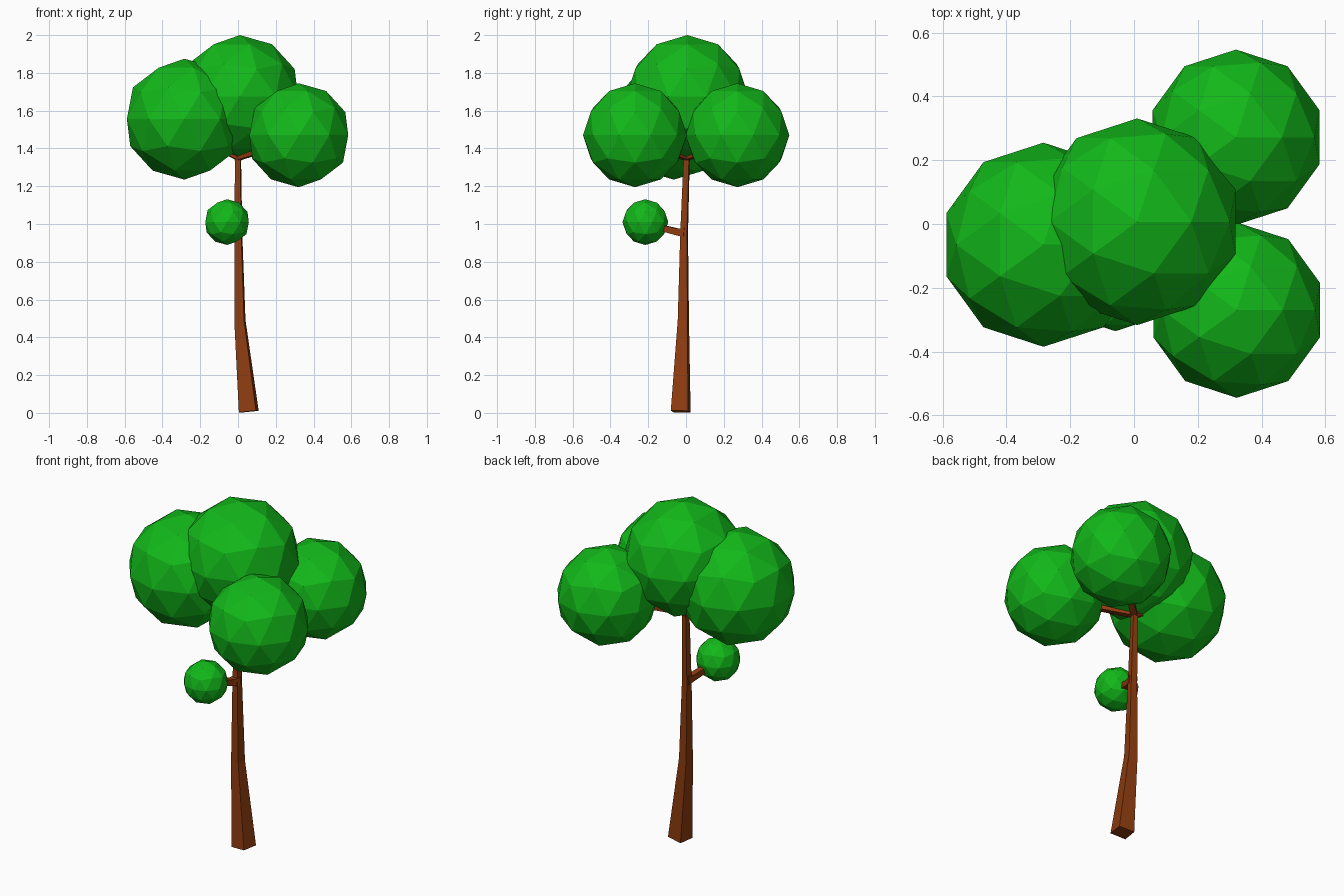
import bpy, bmesh, math
from mathutils import Vector, Matrix

if "Cube" in bpy.data.objects:
    bpy.data.objects.remove(bpy.data.objects["Cube"])


def material(name, rgb):
    m = bpy.data.materials.new(name)
    m.diffuse_color = (*rgb, 1)
    m.use_nodes = True
    m.node_tree.nodes["Principled BSDF"].inputs["Base Color"].default_value = m.diffuse_color
    return m


LEAF = material("leaf_green", (0.006, 0.48, 0.01))
BARK = material("bark_brown", (0.27, 0.045, 0.005))


def finish(bm, name, mat):
    bmesh.ops.recalc_face_normals(bm, faces=bm.faces)
    me = bpy.data.meshes.new(name)
    bm.to_mesh(me)
    bm.free()
    me.materials.append(mat)
    ob = bpy.data.objects.new(name, me)
    bpy.context.collection.objects.link(ob)
    return ob


def foliage(name, centre, r):
    bm = bmesh.new()
    bmesh.ops.create_icosphere(bm, subdivisions=2, radius=r,
                               matrix=Matrix.Translation(centre))
    finish(bm, name, LEAF)


def limb(name, path, widths, side, twist=0):
    """Square tapered tube along path; widths are full side lengths."""
    bm = bmesh.new()
    pts = [Vector(p) for p in path]
    rings = []
    for i, (p, w) in enumerate(zip(pts, widths)):
        d = (pts[min(i + 1, len(pts) - 1)] - pts[max(i - 1, 0)]).normalized()
        u = Vector(side)
        u = (u - d * u.dot(d)).normalized()
        u = Matrix.Rotation(math.radians(twist), 3, d) @ u
        v = d.cross(u)
        rings.append([bm.verts.new(p + (u * a + v * b) * w / 2)
                      for a, b in ((-1, -1), (1, -1), (1, 1), (-1, 1))])
    for a, b in zip(rings, rings[1:]):
        for k in range(4):
            n = (k + 1) % 4
            bm.faces.new((a[k], a[n], b[n], b[k]))
    bm.faces.new(rings[0][::-1])
    bm.faces.new(rings[-1])
    finish(bm, name, BARK)


# Trunk, bent near the quarter height and slightly flared at the fork
limb("trunk",
     [(0.057, -0.028, 0.007), (0.010, -0.014, 0.49), (0.002, -0.010, 0.95),
      (0, 0.003, 1.33), (0, 0.003, 1.38)],
     [0.092, 0.052, 0.036, 0.029, 0.038], (1, 0, 0), twist=-9)

# Leaf clumps
CLUMPS = {
    "top": ((0.01, 0.007, 1.676), 0.324),
    "left": ((-0.284, -0.065, 1.555), 0.32),
    "right_back": ((0.32, 0.272, 1.47), 0.275),
    "right_front": ((0.322, -0.27, 1.47), 0.275),
    "small": ((-0.058, -0.215, 1.01), 0.121),
}
for key, (centre, r) in CLUMPS.items():
    foliage(key + "_foliage", centre, r)

# Branches from the fork into the crown
for key, end in (("top", (0.01, 0.005, 1.6)),
                 ("left", (-0.22, -0.05, 1.46)),
                 ("right_back", (0.26, 0.22, 1.43)),
                 ("right_front", (0.26, -0.22, 1.43))):
    side = (1, 0, 0) if key == "top" else (0, 0, 1)
    limb(key + "_branch", [(0, 0.003, 1.355), end], [0.036, 0.026], side)

# Side branch with its knuckle
limb("small_branch",
     [(0.002, -0.005, 0.955), (-0.010, -0.045, 0.958), (-0.05, -0.19, 0.995)],
     [0.048, 0.036, 0.03], (0, 0, 1))
